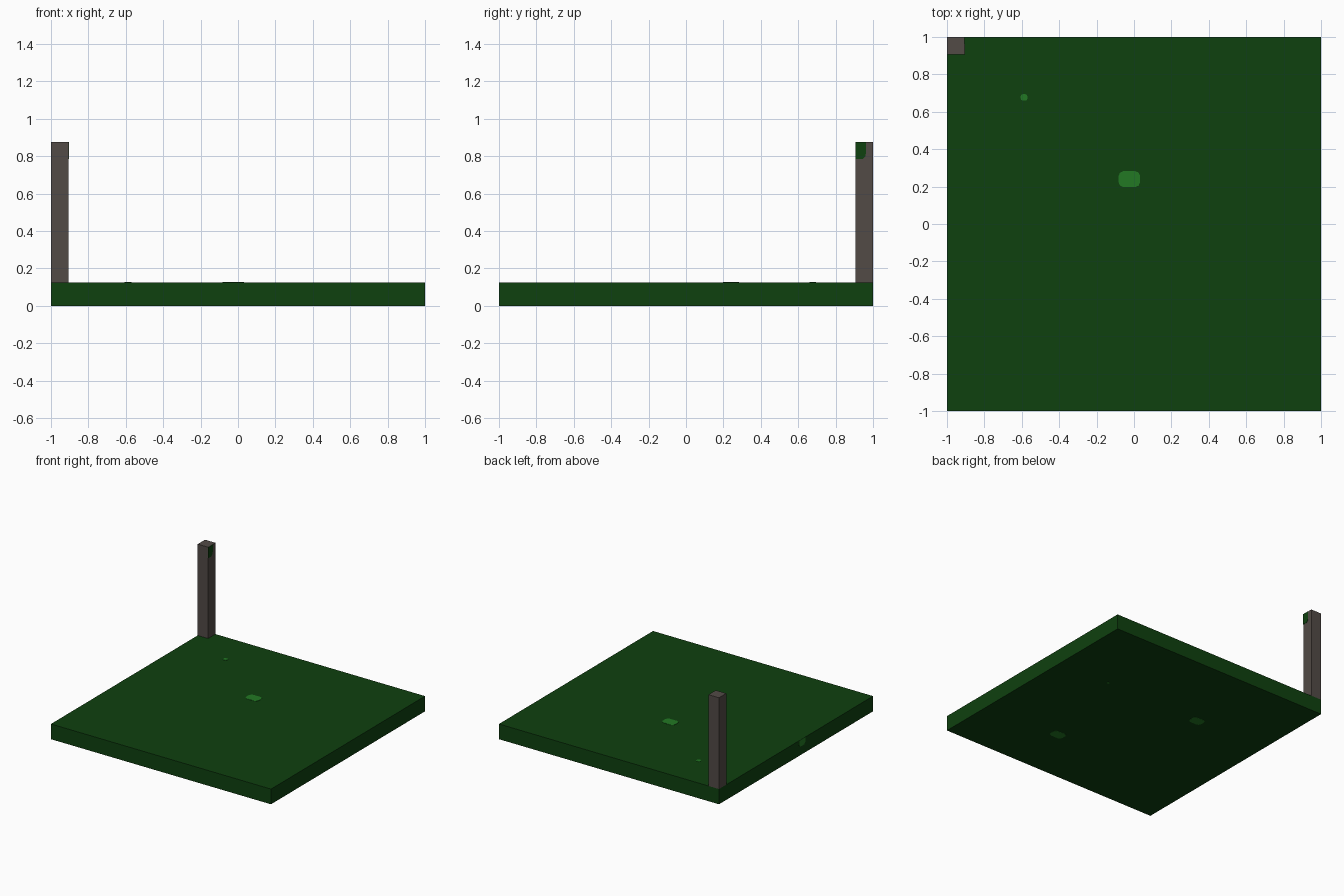
import bpy, bmesh
from mathutils import Vector

if "Cube" in bpy.data.objects:
    bpy.data.objects.remove(bpy.data.objects["Cube"])


def material(name, rgb):
    m = bpy.data.materials.new(name)
    m.diffuse_color = (*rgb, 1.0)
    m.use_nodes = True
    m.node_tree.nodes["Principled BSDF"].inputs["Base Color"].default_value = m.diffuse_color
    return m


GRASS = material("dark green", (0.0045, 0.052, 0.0048))
SPOT = material("light green", (0.016, 0.19, 0.017))
WOOD = material("grey brown", (0.084, 0.069, 0.061))


def finish(name, bm, mat):
    bmesh.ops.recalc_face_normals(bm, faces=bm.faces)
    me = bpy.data.meshes.new(name)
    bm.to_mesh(me)
    bm.free()
    me.materials.append(mat)
    ob = bpy.data.objects.new(name, me)
    bpy.context.collection.objects.link(ob)


def box(name, lo, hi, mat):
    bm = bmesh.new()
    bmesh.ops.create_cube(bm, size=1)
    lo, hi = Vector(lo), Vector(hi)
    for v in bm.verts:
        v.co = (lo + hi) / 2 + v.co * (hi - lo)
    finish(name, bm, mat)


def plate(name, centre, u, v, outline, mat, lift=0.002):
    """Thin painted plate: outline (in u, v) raised along u x v."""
    bm = bmesh.new()
    c, u, v = Vector(centre), Vector(u), Vector(v)
    n = u.cross(v)
    face = bm.faces.new([bm.verts.new(c + u * a + v * b) for a, b in outline])
    top = bmesh.ops.extrude_face_region(bm, geom=[face])["geom"]
    for e in top:
        if isinstance(e, bmesh.types.BMVert):
            e.co += n * lift
    finish(name, bm, mat)


def rounded(w, h):
    """Rectangle with doubly chamfered corners."""
    a, b = w / 2, h / 2
    r = min(a, b) * 0.6
    q = [(a, b - r), (a - r * 0.3, b - r * 0.3), (a - r, b)]
    half = q + [(-x, y) for x, y in reversed(q)]
    return half + [(-x, -y) for x, y in half]


# Ground slab and corner post
box("ground_slab", (-1, -1, 0), (1, 1, 0.125), GRASS)
box("corner_post", (-1, 0.905, 0.125), (-0.905, 1, 0.875), WOOD)

X, Y, Z = (1, 0, 0), (0, 1, 0), (0, 0, 1)

# Light spots on the top and underside of the slab
for i, (x, y, w, h) in enumerate([(-0.025, 0.24, 0.115, 0.085),
                                  (-0.588, 0.677, 0.035, 0.035)]):
    plate(f"top_spot_{i + 1}", (x, y, 0.125), X, Y, rounded(w, h), SPOT)
for i, (x, y, w, h) in enumerate([(-0.35, 0.32, 0.11, 0.085),
                                  (0.32, -0.51, 0.115, 0.085),
                                  (0.53, 0.33, 0.02, 0.02)]):
    plate(f"underside_spot_{i + 1}", (x, y, 0), Y, X, rounded(h, w), SPOT, 0.001)

# Light spot on the left edge, cut off by the top edge
plate("edge_spot", (-1, -0.08, 0.125), Z, Y,
      [(0, -0.045), (0, 0.045), (-0.035, 0.045), (-0.055, 0.025),
       (-0.055, -0.025), (-0.035, -0.045)], SPOT, 0.001)

# Green moss patch at the top of the post's right face
plate("post_moss", (-0.905, 0.905, 0.875), Y, Z,
      [(0, 0), (0, -0.09), (0.04, -0.09), (0.053, -0.077), (0.057, -0.06),
       (0.057, 0)], GRASS)
